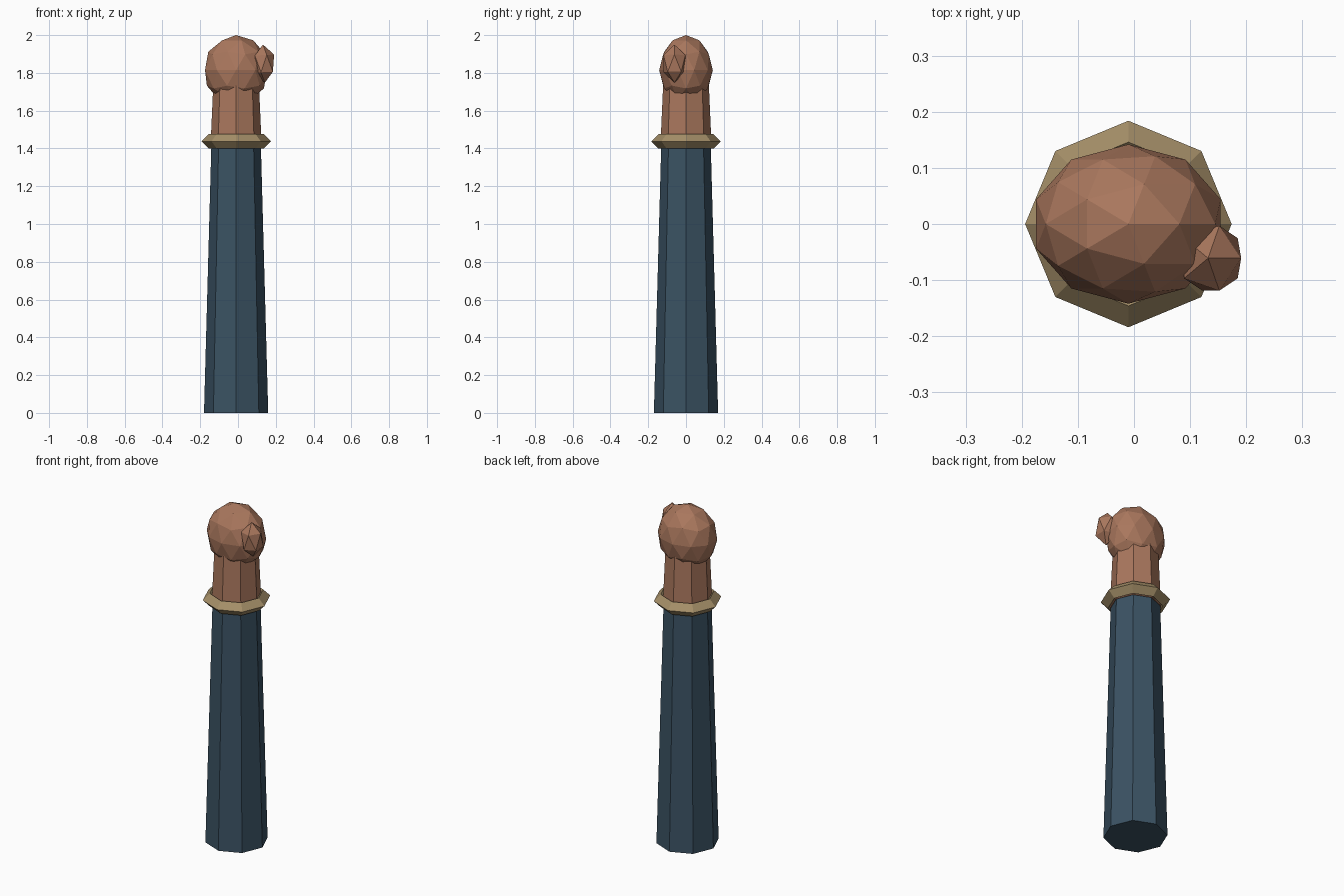
import bpy

if "Cube" in bpy.data.objects:
    bpy.data.objects.remove(bpy.data.objects["Cube"])

AXIS_X = -0.01  # the arm stands slightly left so the thumb stays centred


def material(name, rgb):
    mat = bpy.data.materials.new(name)
    mat.diffuse_color = (*rgb, 1.0)
    mat.use_nodes = True
    mat.node_tree.nodes["Principled BSDF"].inputs["Base Color"].default_value = mat.diffuse_color
    return mat


navy = material("navy cloth", (0.043, 0.085, 0.125))
brass = material("brass trim", (0.376, 0.275, 0.140))
skin = material("tan skin", (0.400, 0.185, 0.110))


def finish(name, mat):
    obj = bpy.context.object
    obj.name = name
    obj.data.materials.append(mat)
    return obj


def tapered_octagon(name, mat, z0, z1, r0, r1):
    bpy.ops.mesh.primitive_cone_add(
        vertices=8, radius1=r0, radius2=r1, depth=z1 - z0,
        location=(AXIS_X, 0, (z0 + z1) / 2))
    return finish(name, mat)


def faceted_ball(name, mat, detail, centre, radii, tilt=0.0):
    bpy.ops.mesh.primitive_ico_sphere_add(
        subdivisions=detail, radius=1, location=centre, rotation=(0, tilt, 0))
    bpy.context.object.scale = radii
    return finish(name, mat)


# Sleeve and wrist
tapered_octagon("sleeve", navy, 0.0, 1.42, 0.17, 0.131)
tapered_octagon("wrist", skin, 1.40, 1.76, 0.136, 0.120)

# Cuff: diamond-section ring around the join
bpy.ops.mesh.primitive_torus_add(
    major_segments=8, minor_segments=4, major_radius=0.146,
    minor_radius=0.038, location=(AXIS_X, 0, 1.438))
finish("cuff", brass)

# Fist and thumb
faceted_ball("fist", skin, 2, (AXIS_X, 0, 1.815), (0.173, 0.142, 0.185))
faceted_ball("thumb", skin, 1, (0.137, -0.061, 1.849), (0.063, 0.068, 0.101), -0.05)
